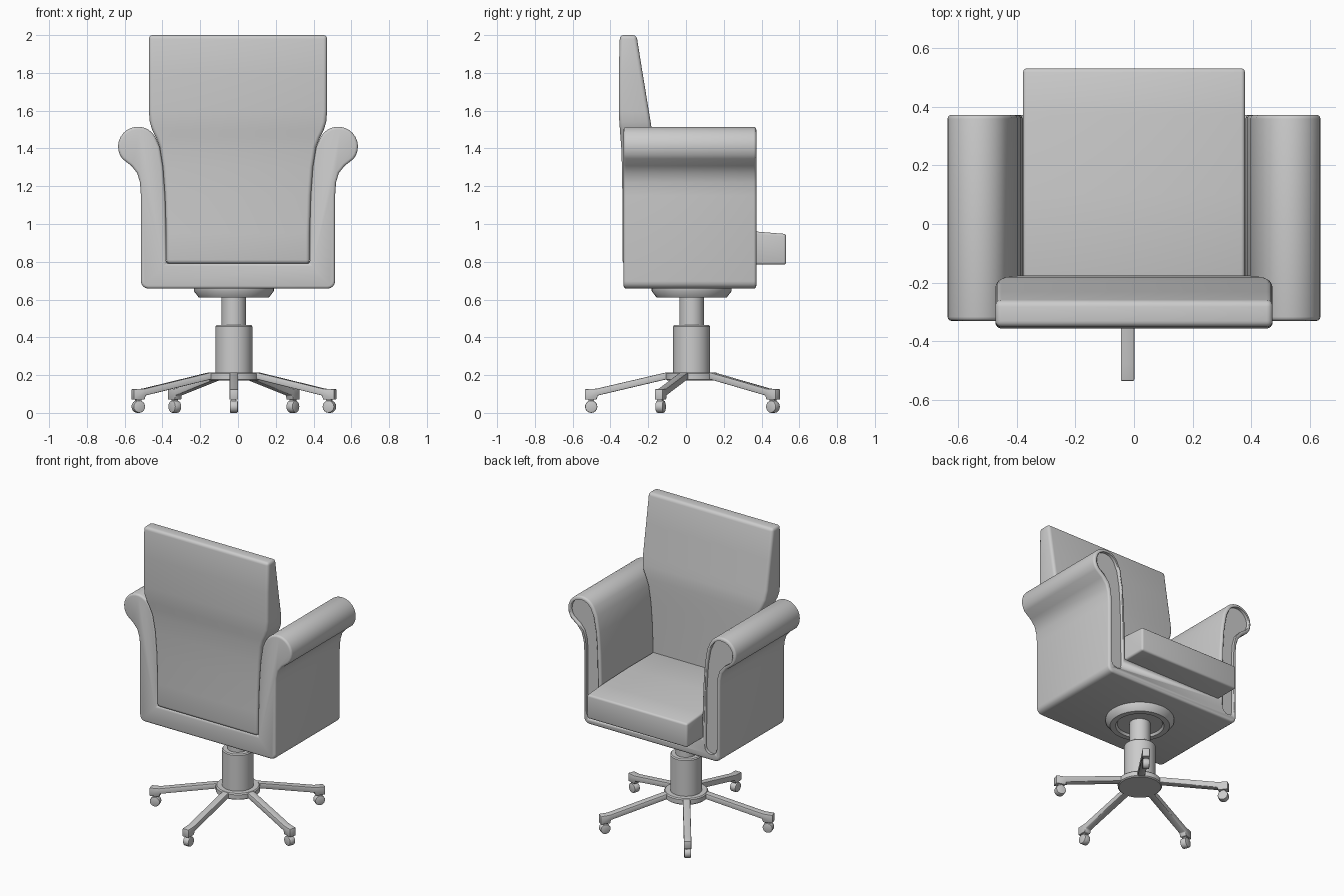
import bpy, bmesh
from math import sin, cos, pi, radians
from mathutils import Matrix, Vector

if "Cube" in bpy.data.objects:
    bpy.data.objects.remove(bpy.data.objects["Cube"])

CX, CY = -0.022, 0.03          # centre of the swivel base


def finish(name, bm, bevel=0.0, segs=3, angle=40):
    bmesh.ops.recalc_face_normals(bm, faces=bm.faces)
    me = bpy.data.meshes.new(name)
    bm.to_mesh(me)
    bm.free()
    ob = bpy.data.objects.new(name, me)
    bpy.context.collection.objects.link(ob)
    bpy.ops.object.select_all(action='DESELECT')
    ob.select_set(True)
    bpy.context.view_layer.objects.active = ob
    if bevel:
        m = ob.modifiers.new("bevel", 'BEVEL')
        m.width, m.segments = bevel, segs
        m.limit_method, m.angle_limit = 'ANGLE', radians(angle)
        bpy.ops.object.modifier_apply(modifier=m.name)
    bpy.ops.object.shade_smooth_by_angle(angle=radians(38))
    return ob


def prism(name, pts, to3d, a, b, **kw):
    """Extrude a 2D outline between depths a and b."""
    bm = bmesh.new()
    lo = [bm.verts.new(to3d(u, v, a)) for u, v in pts]
    hi = [bm.verts.new(to3d(u, v, b)) for u, v in pts]
    bm.faces.new(lo)
    bm.faces.new(hi)
    n = len(pts)
    for i in range(n):
        j = (i + 1) % n
        bm.faces.new((lo[i], lo[j], hi[j], hi[i]))
    return finish(name, bm, **kw)


def loft(name, rings, **kw):
    """Skin a stack of equal-length rings and cap the ends."""
    bm = bmesh.new()
    vs = [[bm.verts.new(p) for p in r] for r in rings]
    n = len(vs[0])
    for r, s in zip(vs, vs[1:]):
        for i in range(n):
            j = (i + 1) % n
            bm.faces.new((r[i], r[j], s[j], s[i]))
    bm.faces.new(vs[0])
    bm.faces.new(vs[-1])
    return finish(name, bm, **kw)


def turned(name, prof, sides=40, **kw):
    """Round part about the base axis from (radius, z) points."""
    return loft(name, [[(CX + r * cos(2 * pi * i / sides), CY + r * sin(2 * pi * i / sides), z)
                        for i in range(sides)] for r, z in prof], **kw)


def arc(cx, cz, r, a0, a1, n):
    return [(cx + r * cos(radians(a0 + (a1 - a0) * i / n)),
             cz + r * sin(radians(a0 + (a1 - a0) * i / n))) for i in range(n + 1)]


def xz(u, v, d):
    return (u, d, v)


# Upholstered shell: U-shaped outline with rolled arms
half = (arc(0.475, 0.697, 0.039, -90, 0, 4)
        + [(0.514, 1.15), (0.519, 1.22), (0.534, 1.27), (0.565, 1.308)]
        + arc(0.53, 1.41, 0.105, -38, 150, 14)
        + [(0.415, 1.41), (0.397, 1.30), (0.386, 1.15), (0.38, 0.95), (0.38, 0.79)])
shell = prism("arm_shell", half + [(-x, z) for x, z in reversed(half)], xz,
              -0.33, 0.372, bevel=0.014)

# Recessed panels on the arm fronts
panel = (arc(0.447, 0.745, 0.046, 180, 360, 8)
         + [(0.493, 1.16), (0.498, 1.23), (0.514, 1.285), (0.548, 1.325)]
         + arc(0.53, 1.41, 0.083, -38, 150, 12)
         + [(0.435, 1.40), (0.417, 1.30), (0.407, 1.15)])
for s in (1, -1):
    cutter = prism("panel_cutter", [(s * x, z) for x, z in panel], xz, 0.352, 0.45)
    cutter.hide_render = True
    m = shell.modifiers.new("recess", 'BOOLEAN')
    m.operation, m.solver, m.object = 'DIFFERENCE', 'EXACT', cutter
    bpy.context.view_layer.objects.active = shell
    bpy.ops.object.modifier_apply(modifier=m.name)
    bpy.data.objects.remove(cutter)

# Backrest: (z, half width, rear y, front y)
rows = [(0.79, 0.38, -0.337, -0.175), (0.95, 0.38, -0.337, -0.175),
        (1.15, 0.386, -0.337, -0.175), (1.30, 0.397, -0.339, -0.175),
        (1.41, 0.415, -0.343, -0.176), (1.46, 0.435, -0.347, -0.178),
        (1.50, 0.455, -0.350, -0.181), (1.54, 0.467, -0.353, -0.187),
        (1.60, 0.472, -0.356, -0.197), (1.80, 0.472, -0.356, -0.230),
        (2.00, 0.472, -0.350, -0.262)]
loft("backrest", [[(-w, b, z), (w, b, z), (w, f, z), (-w, f, z)] for z, w, b, f in rows],
     bevel=0.02, segs=4, angle=50)

# Seat cushion with a gently crowned top
prism("seat_cushion", [(-0.2, 0.785), (0.53, 0.785), (0.53, 0.947), (0.37, 0.96),
                       (0.1, 0.968), (-0.2, 0.968)],
      lambda u, v, d: (d, u, v), -0.378, 0.378, bevel=0.013)

# Swivel plate, gas column and hub
turned("swivel_plate", [(0.14, 0.625), (0.15, 0.61), (0.185, 0.61), (0.212, 0.645), (0.212, 0.665)])
turned("column_upper", [(0.065, 0.44), (0.065, 0.64)])
turned("column_lower", [(0.098, 0.2), (0.098, 0.458), (0.092, 0.465)])
turned("base_hub", [(0.13, 0.172), (0.137, 0.178), (0.137, 0.208), (0.13, 0.215)])

# Five legs with casters
side = [(0.08, 0.213), (0.14, 0.213), (0.505, 0.128), (0.565, 0.126), (0.565, 0.07),
        (0.503, 0.07), (0.497, 0.092), (0.14, 0.176), (0.08, 0.176)]
for k in range(5):
    place = Matrix.Translation((CX, CY, 0)) @ Matrix.Rotation(radians(-90 + 72 * k), 4, 'Z')

    def rz(u, v, d, place=place):
        return place @ Vector((u, d, v))
    prism(f"leg_{k + 1}", side, rz, -0.023, 0.023, bevel=0.005, segs=2)
    prism(f"caster_wheel_{k + 1}", arc(0.532, 0.033, 0.033, 0, 337.5, 15), rz,
          -0.021, 0.021, bevel=0.006, segs=2)
    prism(f"caster_stem_{k + 1}", [(0.518, 0.045), (0.546, 0.045), (0.546, 0.08), (0.518, 0.08)],
          rz, -0.012, 0.012)
